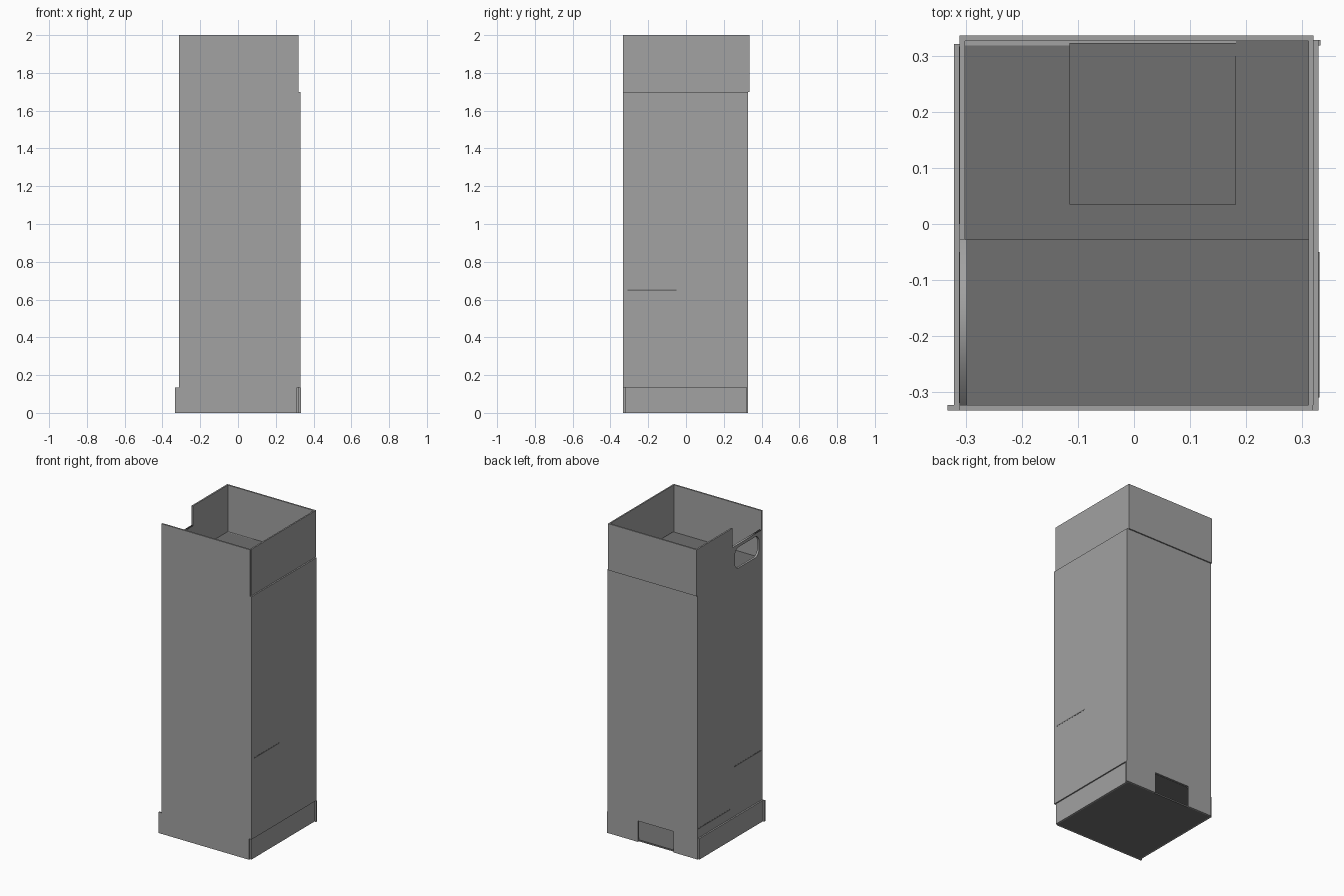
import bpy, math
from mathutils import Matrix

if "Cube" in bpy.data.objects:
    bpy.data.objects.remove(bpy.data.objects["Cube"])


def material(name, v):
    m = bpy.data.materials.new(name)
    m.diffuse_color = (v, v, v, 1)
    m.use_nodes = True
    m.node_tree.nodes["Principled BSDF"].inputs["Base Color"].default_value = m.diffuse_color
    return m


GREY = material("mid_grey", 0.36)
DARK = material("dark_grey", 0.16)


def board(name, x, y, z, mat=GREY):
    """Box panel from (min, max) ranges on each axis."""
    bpy.ops.mesh.primitive_cube_add(size=1)
    o = bpy.context.object
    o.name = name
    lo, hi = zip(x, y, z)
    size = [b - a for a, b in zip(lo, hi)]
    mid = [(a + b) / 2 for a, b in zip(lo, hi)]
    o.data.transform(Matrix.Translation(mid) @ Matrix.Diagonal((*size, 1)))
    o.data.materials.append(mat)
    return o


BASE, DECK, TOP = 0.135, 1.70, 2.0

# plinth: four boards overlapping in a pinwheel, rear one split by an opening
board("plinth_front", (-0.333, 0.312), (-0.333, -0.323), (0.0, BASE))
board("plinth_left", (-0.322, -0.312), (-0.323, 0.322), (0.0, BASE))
board("plinth_right", (0.312, 0.322), (-0.323, 0.319), (0.0, BASE))
board("plinth_back_left", (-0.312, -0.14), (0.319, 0.329), (0.0, BASE))
board("plinth_back_right", (0.113, 0.333), (0.319, 0.329), (0.0, BASE))
board("bottom_board", (-0.312, 0.312), (-0.323, 0.319), (0.0, 0.01), DARK)
board("plinth_ceiling", (-0.302, 0.32), (-0.323, 0.317), (BASE, BASE + 0.01), DARK)

# cabinet walls
board("front_panel", (-0.312, 0.32), (-0.333, -0.323), (BASE, TOP))
board("left_panel", (-0.312, -0.302), (-0.323, 0.319), (BASE, DECK))
board("right_panel", (0.32, 0.33), (-0.333, 0.329), (BASE, DECK))
board("back_panel", (-0.312, 0.32), (0.319, 0.329), (BASE, DECK))

# upper rim around the open top, left side only partly walled
board("rim_right", (0.312, 0.321), (-0.323, 0.327), (DECK, TOP))
board("rim_back", (-0.312, 0.321), (0.327, 0.337), (DECK, TOP))
board("rim_left", (-0.312, -0.302), (-0.028, 0.327), (DECK, TOP))

# deck under the open top, with thin stepped plates
board("deck", (-0.302, 0.32), (-0.323, 0.327), (DECK - 0.015, DECK - 0.004), DARK)
board("deck_rear_plate", (-0.302, 0.312), (-0.028, 0.327), (DECK - 0.004, DECK), DARK)
board("deck_strip", (-0.302, 0.145), (0.01, 0.03), (DECK, DECK + 0.002), DARK)
board("deck_hatch", (-0.115, 0.182), (0.035, 0.323), (DECK, DECK + 0.003), DARK)
board("deck_rear_strip", (0.182, 0.312), (0.30, 0.327), (DECK, DECK + 0.002), DARK)

# inner shelves whose edges show through slots in the sides
board("shelf_upper", (-0.30, 0.331), (-0.31, -0.05), (0.646, 0.654), DARK)
board("shelf_middle", (-0.313, 0.31), (-0.32, -0.05), (0.451, 0.459), DARK)
board("shelf_lower", (-0.313, 0.31), (0.0, 0.317), (0.191, 0.199), DARK)


# rounded window frame in the left opening
def rounded(u0, u1, v0, v1, r, n=6):
    pts = []
    for k, (cu, cv) in enumerate([(u1 - r, v1 - r), (u0 + r, v1 - r),
                                  (u0 + r, v0 + r), (u1 - r, v0 + r)]):
        for i in range(n + 1):
            a = math.pi / 2 * (k + i / n)
            pts.append((cu + r * math.cos(a), cv + r * math.sin(a)))
    return pts


cu = bpy.data.curves.new("window_frame", 'CURVE')
cu.dimensions = '2D'
cu.fill_mode = 'BOTH'
cu.extrude = 0.007
outer = [(-0.323, DECK), (-0.028, DECK), (-0.028, 1.875), (-0.323, 1.875)]
for pts in (outer, rounded(-0.298, -0.053, DECK + 0.02, 1.855, 0.04)):
    s = cu.splines.new('POLY')
    s.points.add(len(pts) - 1)
    for p, (u, v) in zip(s.points, pts):
        p.co = (u, v, 0, 1)
    s.use_cyclic_u = True
cu.materials.append(GREY)
frame = bpy.data.objects.new("window_frame", cu)
bpy.context.collection.objects.link(frame)
frame.matrix_world = Matrix(((0, 0, 1, -0.305), (1, 0, 0, 0),
                             (0, 1, 0, 0), (0, 0, 0, 1)))
bpy.ops.object.select_all(action='DESELECT')
frame.select_set(True)
bpy.context.view_layer.objects.active = frame
bpy.ops.object.convert(target='MESH')
